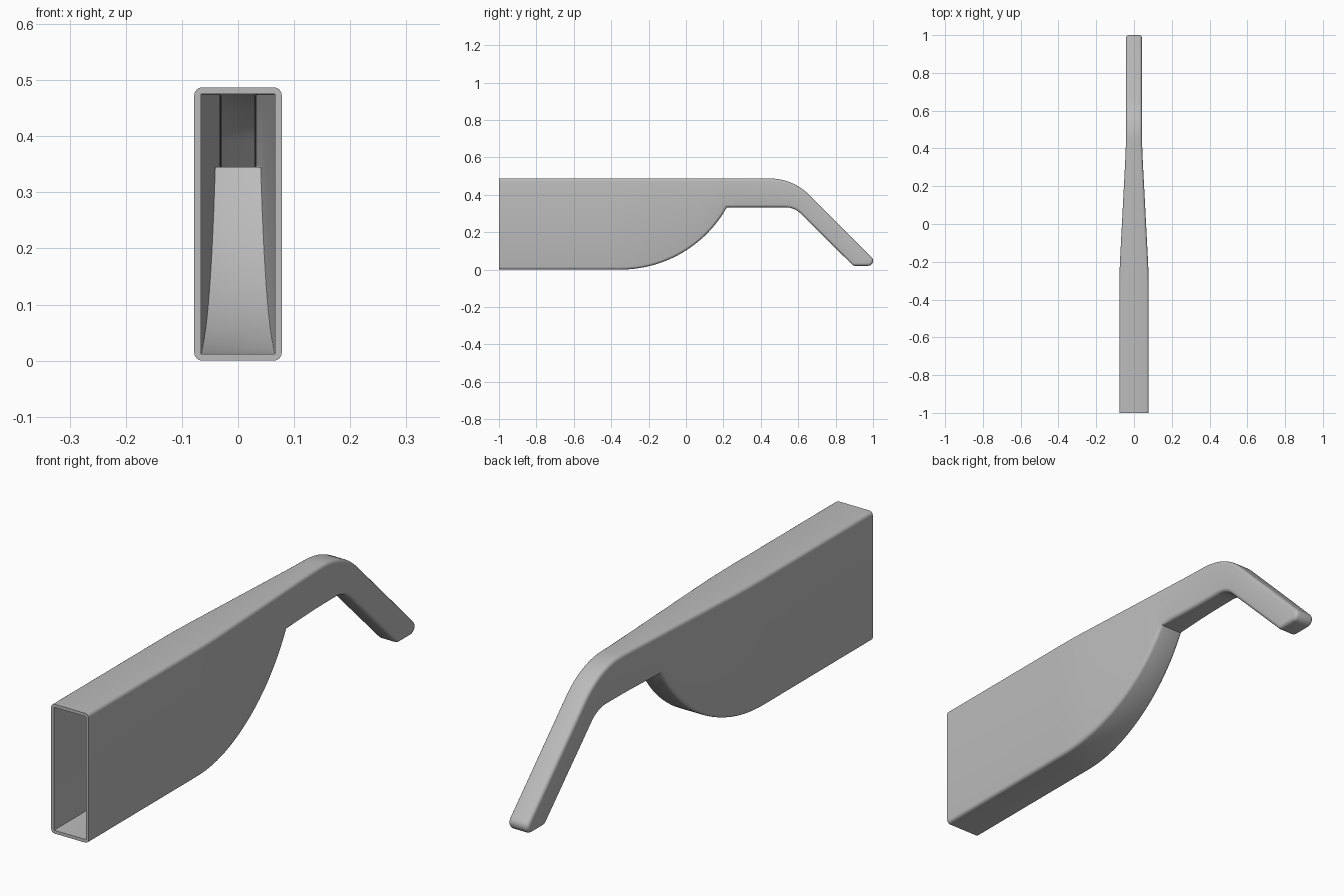
import bpy, bmesh
from math import sin, cos, acos, pi, radians

cube = bpy.data.objects.get("Cube")
if cube:
    bpy.data.objects.remove(cube, do_unlink=True)

HEIGHT, ARM_Z = 0.487, 0.333   # top of the body, underside of the arm
WALL, FILLET = 0.012, 0.014
BELLY_R, BEND_R, ELBOW_R, TIP_R = 0.652, 0.3, 0.12, 0.027


def half_width(y):
    """Wide body tapering to a slim arm, softened at both ends of the taper."""
    samples = [min(1, max(0, (y + 0.27 + k * 0.02) / 0.69)) for k in range(-4, 5)]
    return 0.078 - 0.036 * sum(samples) / len(samples)


def arc(cy, cz, r, start, end, n):
    angles = [radians(start + (end - start) * k / n) for k in range(n + 1)]
    return [(cy + r * cos(a), cz + r * sin(a)) for a in angles]


def profile(d):
    """Matched top and bottom points of the side outline, inset by d."""
    top_z, arm_z = HEIGHT - d, ARM_Z + d
    # straight body and curved belly
    sweep = acos((BELLY_R - arm_z) / (BELLY_R - d)) * 180 / pi
    bottom = [(-1, d)] + arc(-0.35, BELLY_R, BELLY_R - d, -90, sweep - 90, 28)
    top = [(y, top_z) for y, z in bottom]
    # level arm
    for y in (0.27, 0.32, 0.37, 0.42):
        top.append((y, top_z))
        bottom.append((y, arm_z))
    # downward bend
    top += arc(0.447, HEIGHT - BEND_R, BEND_R - d, 90, 45, 12)
    bottom += arc(0.53, ARM_Z - ELBOW_R, ELBOW_R + d, 90, 45, 12)
    # rounded tip
    top += arc(0.973, 0.02 + TIP_R, TIP_R - d, 45, -90, 10)
    bottom += arc(0.906, 0.02 + TIP_R, TIP_R - d, 225, 270, 10)
    return top, bottom


def shell(bm, inset, r, steps=4):
    """Loft a tube with filleted edges, closed at the tip; return its front ring."""
    corner = [k * pi / 2 / steps for k in range(steps + 1)]
    # each lane is (side, sideways inset, outline at its depth)
    lanes = [(-1, r * (1 - cos(a)), profile(inset + r * (1 - sin(a)))) for a in corner]
    lanes += [(1, x, outline) for s, x, outline in reversed(lanes)]
    rings = []
    for i in range(len(lanes[0][2][0])):
        ring = []
        for edge, order in ((0, lanes), (1, lanes[::-1])):
            for side, x, outline in order:
                y, z = outline[edge][i]
                ring.append(bm.verts.new((side * (half_width(y) - inset - x), y, z)))
        rings.append(ring)
    for a, b in zip(rings, rings[1:]):
        join(bm, a, b)
    end, n = rings[-1], len(lanes)
    for k in range(n - 1):
        bm.faces.new((end[k], end[k + 1], end[-2 - k], end[-1 - k]))
    return rings[0]


def join(bm, a, b):
    for k in range(len(a)):
        m = (k + 1) % len(a)
        bm.faces.new((a[k], a[m], b[m], b[k]))


# Hollow handle: outer skin, inner cavity and the rim between them
bm = bmesh.new()
outer = shell(bm, 0, FILLET)
inner = shell(bm, WALL, 0.001)
join(bm, outer, inner)
bmesh.ops.recalc_face_normals(bm, faces=bm.faces)
mesh = bpy.data.meshes.new("hollow_handle")
bm.to_mesh(mesh)
bm.free()
handle = bpy.data.objects.new("hollow_handle", mesh)
bpy.context.collection.objects.link(handle)

# Plain grey finish
grey = bpy.data.materials.new("plain_grey")
grey.use_nodes = True
grey.diffuse_color = (0.5, 0.5, 0.5, 1)
grey.node_tree.nodes["Principled BSDF"].inputs["Base Color"].default_value = (0.5, 0.5, 0.5, 1)
mesh.materials.append(grey)

# Smooth curves with crisp corners
bpy.ops.object.select_all(action='DESELECT')
handle.select_set(True)
bpy.context.view_layer.objects.active = handle
bpy.ops.object.shade_smooth_by_angle(angle=radians(35))
